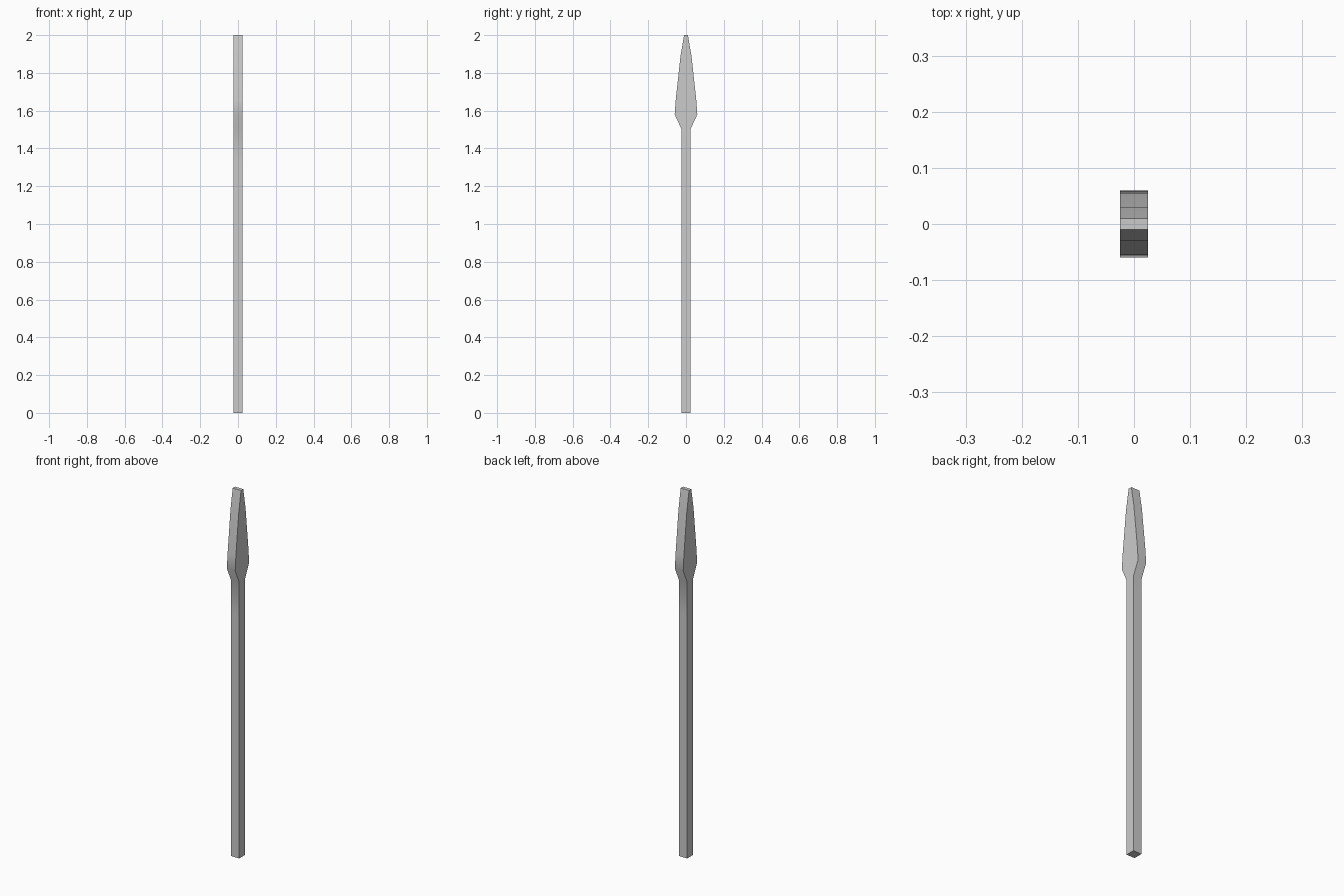
import bpy
import bmesh

if "Cube" in bpy.data.objects:
    bpy.data.objects.remove(bpy.data.objects["Cube"])

HALF = 0.025  # half thickness shared by shaft and head


def extruded_part(name, half_profile):
    """Mirror (half width, z) points across y = 0 and extrude along x."""
    outline = half_profile + [(-y, z) for y, z in reversed(half_profile)]
    bm = bmesh.new()
    face = bm.faces.new([bm.verts.new((-HALF, y, z)) for y, z in outline])
    ext = bmesh.ops.extrude_face_region(bm, geom=[face], use_keep_orig=True)
    moved = [v for v in ext["geom"] if isinstance(v, bmesh.types.BMVert)]
    bmesh.ops.translate(bm, verts=moved, vec=(2 * HALF, 0, 0))
    bmesh.ops.recalc_face_normals(bm, faces=bm.faces)
    mesh = bpy.data.meshes.new(name)
    bm.to_mesh(mesh)
    bm.free()
    obj = bpy.data.objects.new(name, mesh)
    bpy.context.collection.objects.link(obj)
    return obj


# Square shaft
extruded_part("shaft", [(HALF, 0), (HALF, 1.32)])

# Spear head: socket, flared shoulder, tapering blade with a blunt tip
head = extruded_part("spear_head", [
    (HALF, 1.32), (HALF, 1.505), (0.06, 1.58),
    (0.054, 1.66), (0.029, 1.89), (0.01, 2.0)])

# Soft shading along the blade edge, sharp corners elsewhere
bpy.context.view_layer.objects.active = head
head.select_set(True)
bpy.ops.object.shade_smooth_by_angle(angle=0.7)
